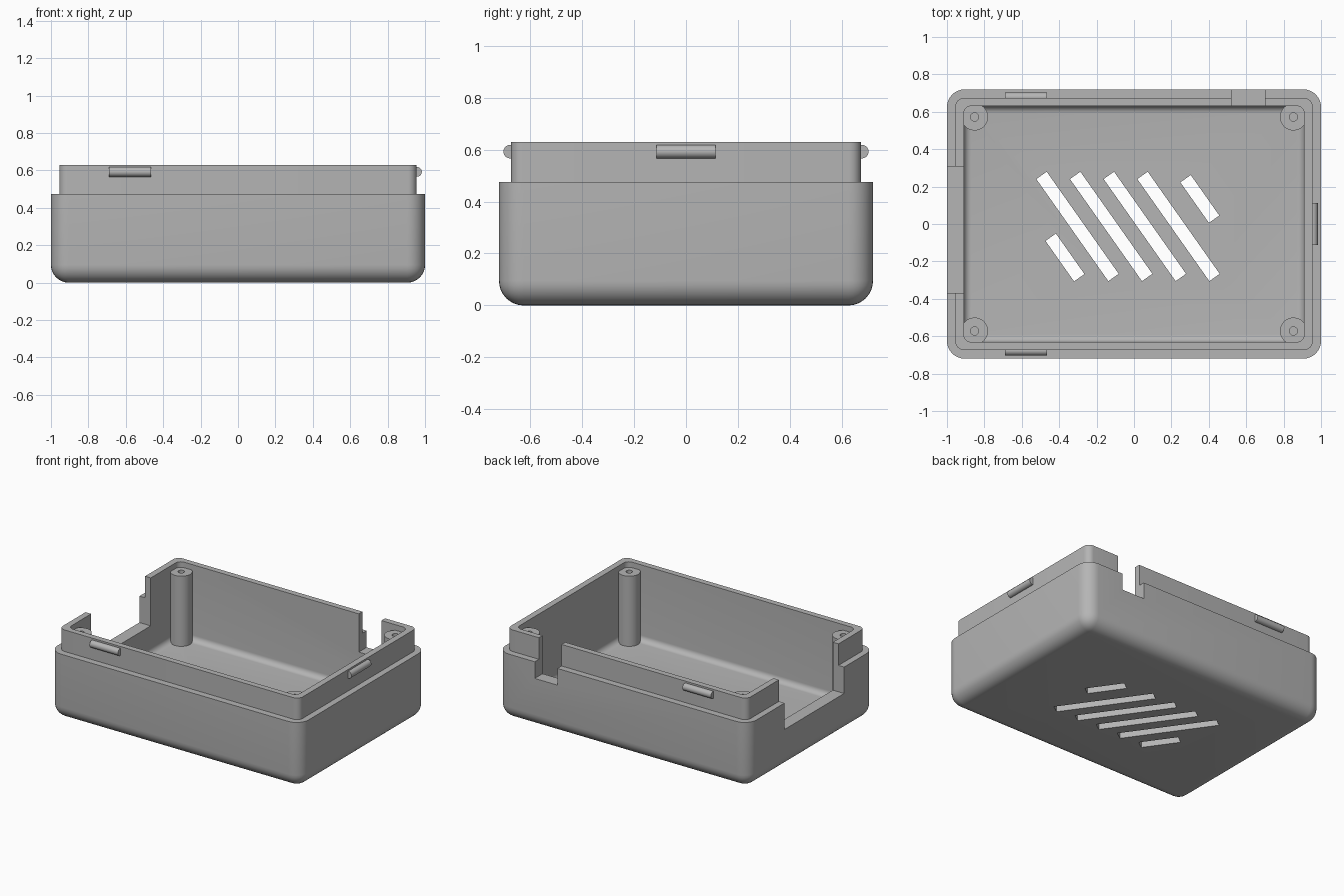
import bpy, bmesh, math
from mathutils import Matrix, Vector

cube = bpy.data.objects.get("Cube")
if cube:
    bpy.data.objects.remove(cube, do_unlink=True)

grey = bpy.data.materials.new("grey plastic")
grey.use_nodes = True
COLOUR = (0.46, 0.46, 0.46, 1)
grey.diffuse_color = COLOUR
grey.node_tree.nodes["Principled BSDF"].inputs["Base Color"].default_value = COLOUR


def make_object(name, bm):
    bmesh.ops.recalc_face_normals(bm, faces=bm.faces)
    mesh = bpy.data.meshes.new(name)
    bm.to_mesh(mesh)
    bm.free()
    mesh.materials.append(grey)
    obj = bpy.data.objects.new(name, mesh)
    bpy.context.collection.objects.link(obj)
    return obj


def activate(obj):
    bpy.ops.object.select_all(action='DESELECT')
    obj.select_set(True)
    bpy.context.view_layer.objects.active = obj


def smooth(obj):
    activate(obj)
    bpy.ops.object.shade_smooth_by_angle(angle=math.radians(30))


def box(name, low, high, radius=0, round_bottom=False, turn=0):
    """Box between two corners, with optional rounded sides and underside."""
    low, high = Vector(low), Vector(high)
    bm = bmesh.new()
    bmesh.ops.create_cube(bm, size=1)
    if radius:
        bmesh.ops.scale(bm, vec=high - low, verts=bm.verts)
        edges = []
        for e in bm.edges:
            a, b = (v.co.z for v in e.verts)
            if a * b < 0 or (round_bottom and a < 0 and b < 0):
                edges.append(e)
        bmesh.ops.bevel(bm, geom=edges, offset=radius, segments=8,
                        profile=0.5, affect='EDGES')
    else:
        bmesh.ops.scale(bm, vec=high - low, verts=bm.verts)
    bmesh.ops.rotate(bm, cent=(0, 0, 0), matrix=Matrix.Rotation(turn, 3, 'Z'), verts=bm.verts)
    bmesh.ops.translate(bm, vec=(low + high) / 2, verts=bm.verts)
    return make_object(name, bm)


def combine(target, tool, operation):
    mod = target.modifiers.new(tool.name, 'BOOLEAN')
    mod.operation = operation
    mod.solver = 'EXACT'
    mod.object = tool
    activate(target)
    bpy.ops.object.modifier_apply(modifier=mod.name)
    bpy.data.objects.remove(tool, do_unlink=True)


# Rounded outer shell with the stepped lip
TOP, RIM, FLOOR = 0.63, 0.475, 0.085
shell = box("case_shell", (-1, -0.72, 0), (1, 0.72, RIM), 0.095, True)
lip = box("lip", (-0.955, -0.673, 0.25), (0.955, 0.673, TOP), 0.045)
combine(shell, lip, 'UNION')

# Hollow interior, side opening and rear notch
combine(shell, box("cavity", (-0.91, -0.631, FLOOR), (0.91, 0.631, 0.9), 0.04, True), 'DIFFERENCE')
combine(shell, box("side_opening", (-1.2, -0.37, 0.285), (-0.8, 0.307, 0.9)), 'DIFFERENCE')
combine(shell, box("rear_notch", (0.52, 0.5, 0.355), (0.70, 0.9, 0.9)), 'DIFFERENCE')

# Diagonal vent slots through the floor: centre x, centre y, length
slots = [(-0.302 + 0.18 * i, -0.013, 0.668) for i in range(4)]
slots += [(0.352, 0.134, 0.265), (-0.369, -0.179, 0.265)]
for x, y, length in slots:
    slot = box("vent_slot", (x - length / 2, y - 0.034, -0.1), (x + length / 2, y + 0.034, 0.2),
               turn=math.radians(-54.8))
    combine(shell, slot, 'DIFFERENCE')
smooth(shell)

# Corner screw posts with blind holes
profile = [(0, 0.04), (0.072, 0.04), (0.072, 0.59), (0.022, 0.59), (0.022, 0.25), (0, 0.25)]
for sx, side in ((1, "left"), (-1, "right")):
    for sy, end in ((-1, "front"), (1, "rear")):
        bm = bmesh.new()
        verts = [bm.verts.new((r, 0, z)) for r, z in profile]
        edges = [bm.edges.new(pair) for pair in zip(verts, verts[1:])]
        bmesh.ops.spin(bm, geom=verts + edges, cent=(0, 0, 0), axis=(0, 0, 1),
                       angle=math.tau, steps=32)
        bmesh.ops.remove_doubles(bm, verts=bm.verts, dist=0.0005)
        bmesh.ops.translate(bm, vec=(0.852 * sx, 0.572 * sy, 0), verts=bm.verts)
        smooth(make_object(f"screw_post_{end}_{side}", bm))


# Round snap ridges on the lip
def ridge(name, centre, axis):
    bm = bmesh.new()
    bmesh.ops.create_cone(bm, cap_ends=True, segments=24, radius1=0.026, radius2=0.026, depth=0.226)
    turn = Matrix.Rotation(math.pi / 2, 4, 'Y' if axis == 'X' else 'X')
    bmesh.ops.transform(bm, matrix=Matrix.Translation(centre) @ turn, verts=bm.verts)
    smooth(make_object(name, bm))


ridge("snap_ridge_front", (-0.577, -0.677, 0.592), 'X')
ridge("snap_ridge_rear", (-0.577, 0.677, 0.592), 'X')
ridge("snap_ridge_left", (0.957, 0, 0.592), 'Y')
